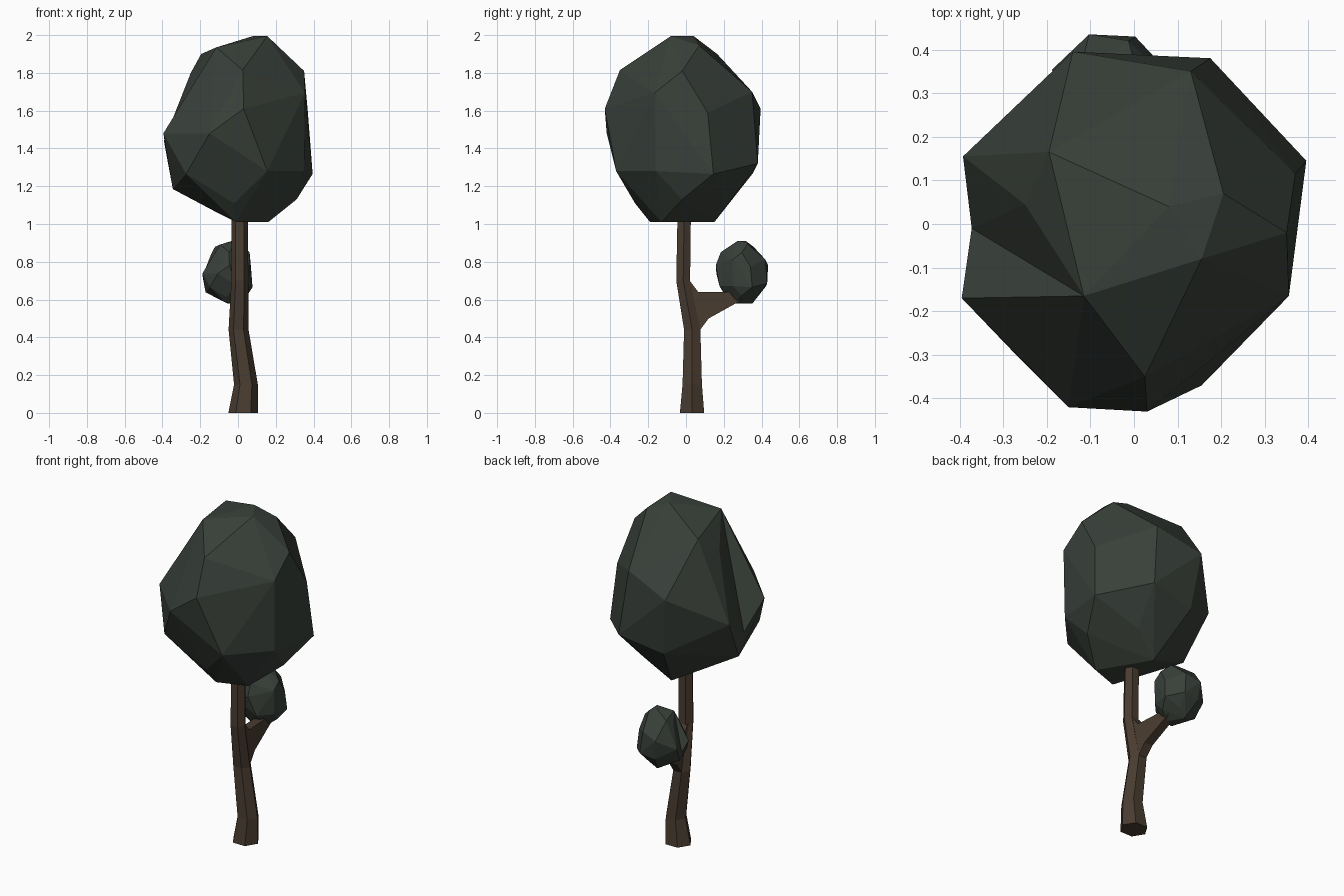
import bpy, bmesh, math
from mathutils import Vector

if "Cube" in bpy.data.objects:
    bpy.data.objects.remove(bpy.data.objects["Cube"])


def material(name, rgb):
    m = bpy.data.materials.new(name)
    m.diffuse_color = (*rgb, 1)
    m.use_nodes = True
    m.node_tree.nodes["Principled BSDF"].inputs["Base Color"].default_value = m.diffuse_color
    return m


def make_object(name, bm, mat):
    bmesh.ops.recalc_face_normals(bm, faces=bm.faces)
    mesh = bpy.data.meshes.new(name)
    bm.to_mesh(mesh)
    bm.free()
    mesh.materials.append(mat)
    ob = bpy.data.objects.new(name, mesh)
    bpy.context.collection.objects.link(ob)
    return ob


def loft(name, rings, mat):
    bm = bmesh.new()
    loops = [[bm.verts.new(p) for p in ring] for ring in rings]
    n = len(loops[0])
    for a, b in zip(loops, loops[1:]):
        for i in range(n):
            j = (i + 1) % n
            bm.faces.new((a[i], a[j], b[j], b[i]))
    bm.faces.new(loops[0])
    bm.faces.new(loops[-1])
    return make_object(name, bm, mat)


bark = material("bark", (0.068, 0.046, 0.030))
leaf = material("leaf", (0.040, 0.051, 0.041))

# Trunk: six-sided, bending stem (x, y, z, radius)
path = [(.028, .032, 0, .079), (.042, .033, .15, .063), (.003, .033, .44, .053),
        (.010, -.015, .70, .045), (.008, -.008, 1.15, .043)]
loft("trunk", [[(x + r * math.cos(k * math.pi / 3), y + r * .94 * math.sin(k * math.pi / 3), z)
                for k in range(6)] for x, y, z, r in path], bark)

# Branch: four-sided limb out of the back of the trunk (x centre, half width, lower y z, upper y z)
limb = [(.004, .026, .04, .44, -.01, .70), (.004, .026, .075, .44, .02, .70),
        (.0, .027, .12, .50, .065, .64), (-.012, .025, .30, .60, .30, .64)]
loft("branch", [[(x - w, y0, z0), (x + w, y0, z0), (x + w, y1, z1), (x - w, y1, z1)]
                for x, w, y0, z0, y1, z1 in limb], bark)

# Crown: faceted hull around key corners, with a valley on the left side.
# The first five corners ring the valley, in order around it.
RING = [(-.25, .045, 1.80), (-.115, -.165, 1.935), (-.395, -.17, 1.48),
        (-.345, 0, 1.185), (-.392, .155, 1.44)]
VALLEY = (-.372, -.01, 1.33)
CORNERS = RING + [
    (.08, .04, 1.995), (.155, -.08, 1.995), (.16, -.08, 1.96), (.205, .07, 1.945),
    (-.195, .165, 1.90), (.025, -.35, 1.815), (.35, -.02, 1.81),
    (.13, .35, 1.70), (.355, -.165, 1.695), (-.14, .395, 1.61), (.03, -.43, 1.61),
    (.37, .115, 1.59), (-.15, -.42, 1.48),
    (.175, .38, 1.32), (.155, -.37, 1.28), (.35, -.16, 1.28), (.395, .145, 1.265),
    (-.275, -.295, 1.265), (-.10, .355, 1.27), (.31, -.02, 1.13),
    (-.02, -.27, 1.11), (-.10, .08, 1.055), (.14, .20, 1.13), (-.01, .15, 1.01),
    (-.01, -.19, 1.01), (.16, -.13, 1.01)]


def crown(name, scale, offset):
    bm = bmesh.new()
    verts = [bm.verts.new(c) for c in CORNERS]
    ring = verts[:len(RING)]
    bmesh.ops.convex_hull(bm, input=verts)
    # open the faces that bridge the valley and refill them from its low point
    bridging = [f for f in bm.faces if all(v in ring for v in f.verts)]
    bmesh.ops.delete(bm, geom=bridging, context='FACES_ONLY')
    for e in [e for e in bm.edges if not e.link_faces]:
        bm.edges.remove(e)
    low = bm.verts.new(VALLEY)
    for e in [e for e in bm.edges if e.is_boundary]:
        bm.faces.new((e.verts[0], e.verts[1], low))
    bmesh.ops.delete(bm, geom=[v for v in bm.verts if not v.link_faces], context='VERTS')
    for v in bm.verts:
        v.co = v.co * scale + Vector(offset)
    return make_object(name, bm, leaf)


crown("main_crown", 1, (0, 0, 0))
crown("small_crown", .336, (-.056, .302, .241))
